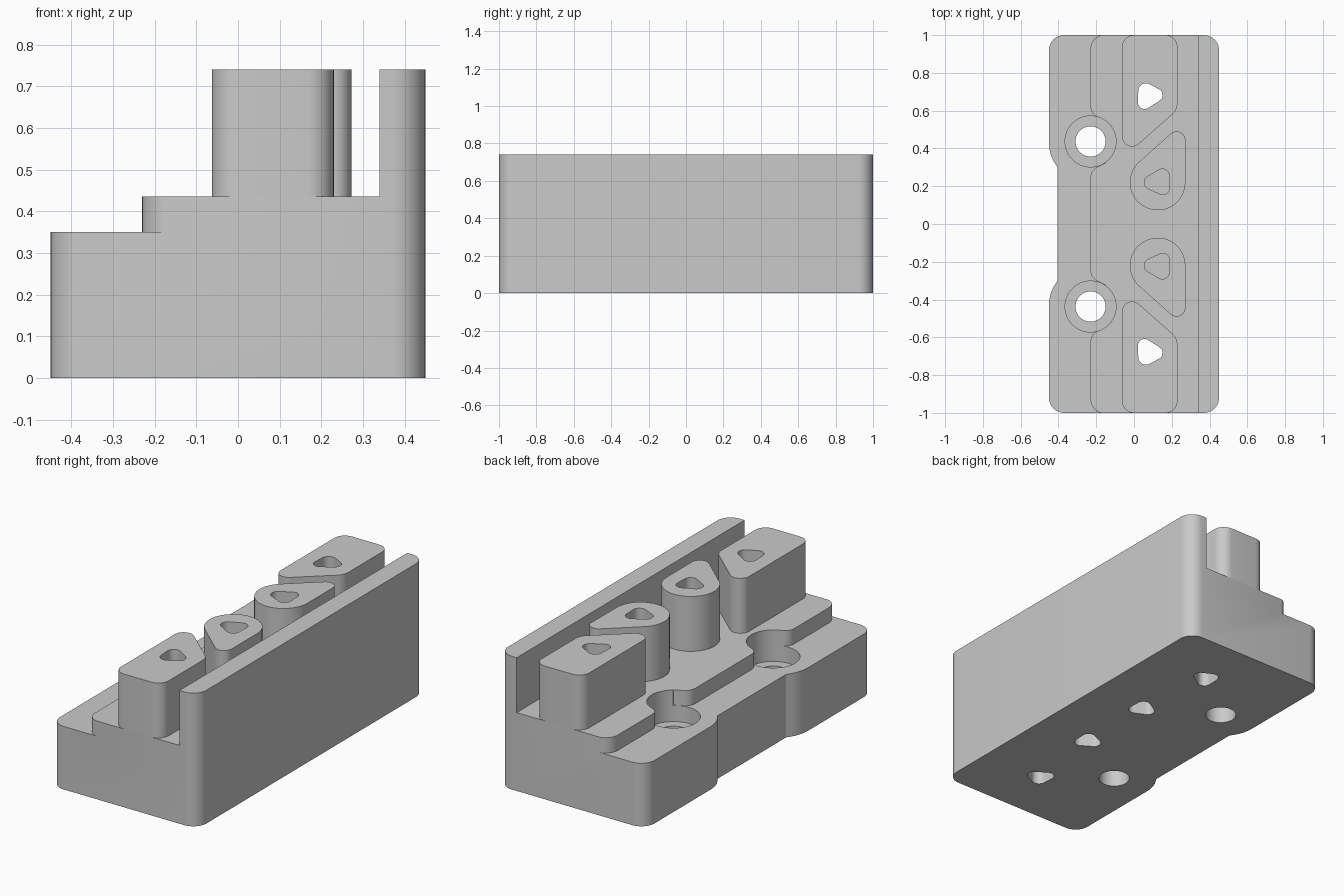
import bpy, bmesh, math
from mathutils import Vector

cube = bpy.data.objects.get("Cube")
if cube:
    bpy.data.objects.remove(cube, do_unlink=True)

grey = bpy.data.materials.new("light_grey")
grey.use_nodes = True
colour = (0.59, 0.59, 0.59, 1)
grey.diffuse_color = colour
grey.node_tree.nodes["Principled BSDF"].inputs["Base Color"].default_value = colour


def fillet(corners, steps=10):
    """Round each (x, y, radius) corner of a polygon."""
    out = []
    for i, (x, y, r) in enumerate(corners):
        p = Vector((x, y))
        if r == 0:
            out.append(p)
            continue
        a = (Vector(corners[i - 1][:2]) - p).normalized()
        b = (Vector(corners[(i + 1) % len(corners)][:2]) - p).normalized()
        half = a.angle(b) / 2
        centre = p + (a + b).normalized() * (r / math.sin(half))
        start = p + a * (r / math.tan(half)) - centre
        end = p + b * (r / math.tan(half)) - centre
        # Spokes at even angles between the two tangent points
        sweep = start.angle(end)
        for k in range(steps + 1):
            t = sweep * k / steps
            spoke = start * math.sin(sweep - t) + end * math.sin(t)
            out.append(centre + spoke / math.sin(sweep))
    return out


def hull(circles, n=48):
    """Outline wrapped tightly around (x, y, radius) circles."""
    pts = sorted({(round(x + r * math.cos(math.tau * k / n), 5),
                   round(y + r * math.sin(math.tau * k / n), 5))
                  for x, y, r in circles for k in range(n)})

    def chain(seq):
        line = []
        for p in seq:
            while len(line) > 1 and ((line[-1][0] - line[-2][0]) * (p[1] - line[-2][1])
                                     - (line[-1][1] - line[-2][1]) * (p[0] - line[-2][0])) <= 1e-7:
                line.pop()
            line.append(p)
        return line[:-1]
    return chain(pts) + chain(pts[::-1])


def prism(name, outline, z0, z1):
    bm = bmesh.new()
    face = bm.faces.new([bm.verts.new((p[0], p[1], z0)) for p in outline])
    top = bmesh.ops.extrude_face_region(bm, geom=[face])["geom"]
    bmesh.ops.translate(bm, vec=(0, 0, z1 - z0),
                        verts=[v for v in top if isinstance(v, bmesh.types.BMVert)])
    bmesh.ops.recalc_face_normals(bm, faces=bm.faces)
    mesh = bpy.data.meshes.new(name)
    bm.to_mesh(mesh)
    bm.free()
    obj = bpy.data.objects.new(name, mesh)
    bpy.context.collection.objects.link(obj)
    mesh.materials.append(grey)
    return obj


def cut(obj, outline, z0, z1):
    cutter = prism("cutter", outline, z0, z1)
    cutter.hide_render = True
    mod = obj.modifiers.new("cut", "BOOLEAN")
    mod.operation, mod.solver, mod.object = "DIFFERENCE", "EXACT", cutter
    bpy.context.view_layer.objects.active = obj
    bpy.ops.object.modifier_apply(modifier=mod.name)
    bpy.data.objects.remove(cutter, do_unlink=True)


def flip(circles, s):
    return [(x, y * s, r) for x, y, r in circles]


def finish(obj):
    bpy.ops.object.select_all(action="DESELECT")
    obj.select_set(True)
    bpy.context.view_layer.objects.active = obj
    bpy.ops.object.shade_smooth_by_angle(angle=math.radians(30))


def mirrored(half):
    """Complete a y > 0 run of corners (listed from y high to low)."""
    return half + [(x, -y, r) for x, y, r in reversed(half)]


FLOOR, SHELF, TOP = 0.435, 0.35, 0.74

# Body: full-height block with a shallow waist on one side
body = prism("body", fillet(mirrored([
    (0.45, 1, 0.08), (-0.45, 1, 0.08), (-0.45, 0.37, 0.2), (-0.405, 0.3, 0)])), 0, TOP)

# Channel floor beside the tall wall, then the lower shelf
cut(body, [(-0.6, -1.2), (0.34, -1.2), (0.34, 1.2), (-0.6, 1.2)], FLOOR, 1)
cut(body, fillet(mirrored([
    (-0.6, 1.2, 0), (-0.14, 1.2, 0), (-0.147, 1.003, 0), (-0.23, 1, 0.075),
    (-0.23, 0.585, 0.06), (-0.15, 0.545, 0), (-0.15, 0.325, 0), (-0.23, 0.285, 0.06)])),
    SHELF, 1)

# Posts and holes described by the circles they wrap around
outer_post = [(-0.01, 0.463, 0.053), (0, 0.937, 0.063), (0.167, 0.937, 0.063), (0.15, 0.64, 0.08)]
inner_post = [(0.125, 0.22, 0.147), (0.225, 0.443, 0.047)]
outer_hole = [(0.063, 0.705, 0.04), (0.056, 0.645, 0.036), (0.115, 0.682, 0.036)]
inner_hole = [(0.092, 0.22, 0.037), (0.15, 0.255, 0.036), (0.152, 0.192, 0.036)]

for s, side in ((1, "back"), (-1, "front")):
    # Counterbored screw holes
    cut(body, hull([(-0.23, 0.437 * s, 0.135)], 64), 0.26, 1)
    cut(body, hull([(-0.23, 0.437 * s, 0.08)], 64), -0.1, 1)
    # Outer holes run right through, inner ones are blind from both ends
    cut(body, hull(flip(outer_hole, s)), -0.1, 1)
    cut(body, hull(flip(inner_hole, s)), -0.1, SHELF)
    for kind, shape, hole in (("outer", outer_post, outer_hole),
                              ("inner", inner_post, inner_hole)):
        post = prism(f"{kind}_post_{side}", hull(flip(shape, s)), FLOOR, TOP)
        cut(post, hull(flip(hole, s)), FLOOR - 0.1, 1)
        finish(post)
finish(body)
